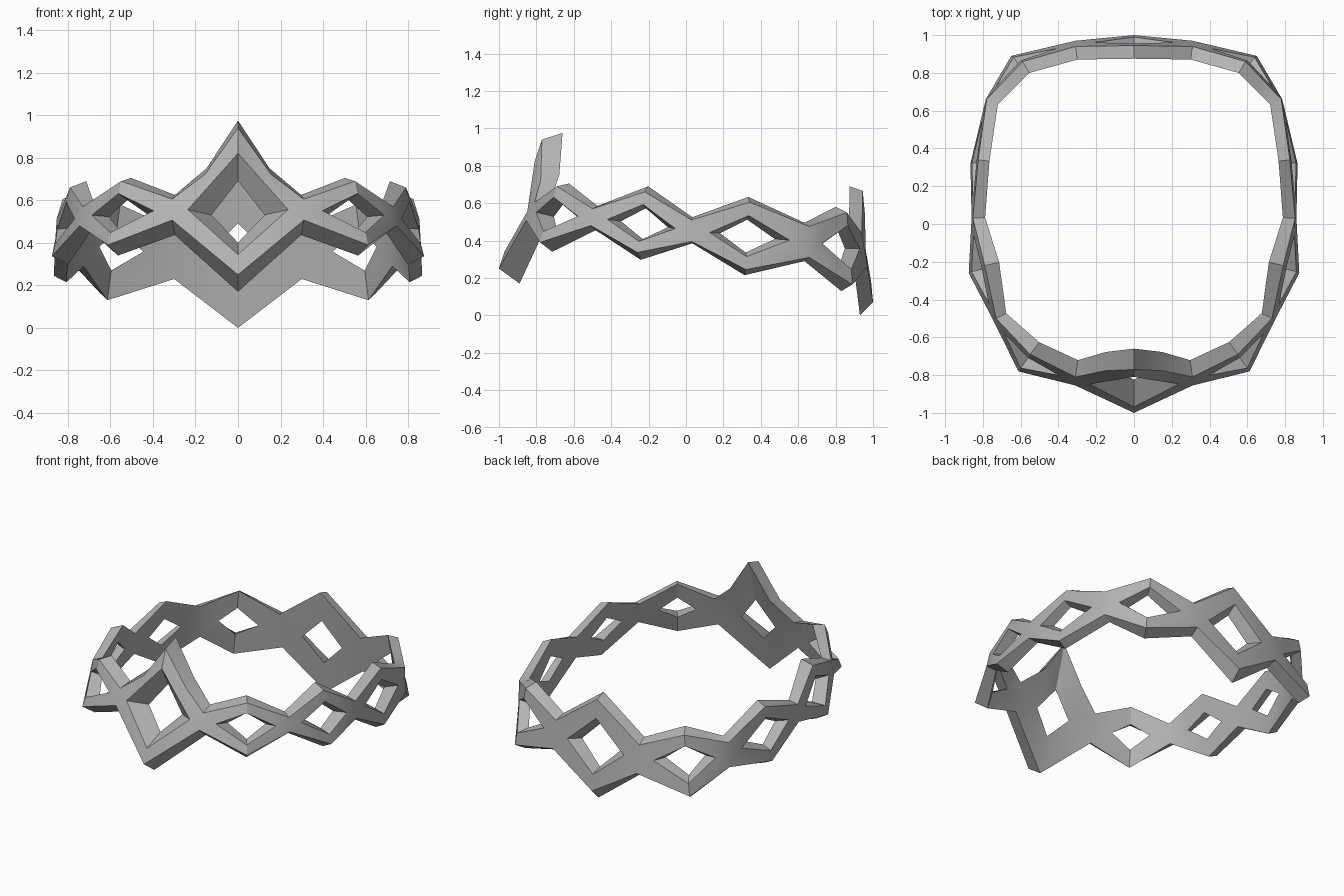
import bpy, bmesh, math
from mathutils import Vector

cube = bpy.data.objects.get("Cube")
if cube:
    bpy.data.objects.remove(cube, do_unlink=True)

# Half of the band from front centre to back centre; even rows are diamond
# tips, odd rows the narrow necks between them.
# outer top xyz, outer bottom xyz, thickness, inner rise, inner drop
HALF = [
    (0.00, -0.77, 0.94, 0.00, -1.00, 0.25, 0.11, 0.035, 0.08),
    (0.31, -0.81, 0.605, 0.31, -0.855, 0.507, 0.09, 0.02, 0.07),
    (0.55, -0.69, 0.69, 0.612, -0.78, 0.39, 0.08, 0.015, 0.05),
    (0.73, -0.50, 0.57, 0.745, -0.51, 0.48, 0.06, 0.015, 0.025),
    (0.79, -0.22, 0.66, 0.875, -0.26, 0.337, 0.078, 0.03, 0.04),
    (0.853, 0.03, 0.51, 0.86, 0.03, 0.395, 0.065, 0.015, 0.01),
    (0.825, 0.34, 0.605, 0.866, 0.32, 0.245, 0.06, 0.028, 0.03),
    (0.78, 0.66, 0.475, 0.785, 0.66, 0.31, 0.065, 0.02, 0.02),
    (0.59, 0.86, 0.55, 0.65, 0.89, 0.165, 0.07, 0.03, 0.035),
    (0.31, 0.94, 0.44, 0.31, 0.97, 0.26, 0.07, 0.025, 0.03),
    (0.00, 0.945, 0.665, 0.00, 1.00, 0.07, 0.07, 0.025, 0.07),
]
ring = HALF + [(-r[0], r[1], r[2], -r[3]) + r[4:] for r in HALF[-2:0:-1]]
N = len(ring)

# Outer and inner shells, each a list of (top, bottom) points
outer = [(Vector(r[0:3]), Vector(r[3:6])) for r in ring]
inner = []
for i, r in enumerate(ring):
    t = outer[(i + 1) % N][0] - outer[i - 1][0]
    inward = Vector((-t.y, t.x, 0)).normalized() * r[6]
    top, bottom = outer[i]
    inner.append((top + inward + Vector((0, 0, r[7])),
                  bottom + inward - Vector((0, 0, r[8]))))


def diamond(shell, i, across, along):
    """Rim points and opening points of the diamond centred on row i."""
    (lt, lb), (t, b), (rt, rb) = shell[i - 1], shell[i], shell[(i + 1) % N]
    left, right = (lt + lb) / 2, (rt + rb) / 2
    f = ((left.z + right.z) / 2 - b.z) / (t.z - b.z)
    centre = b.lerp(t, f)
    # the tall front peak has concave upper edges
    sag = Vector((0, 0.013, -0.05)) if i == 0 else Vector()
    rim = [lt, lt.lerp(t, 0.5) + sag, t, rt.lerp(t, 0.5) + sag, rt, rb, b, lb]
    hole = [centre.lerp(left, across), centre.lerp(t, along),
            centre.lerp(right, across), centre.lerp(b, along)]
    return rim, hole


bm = bmesh.new()


def face(*pts):
    bm.faces.new([bm.verts.new(p) for p in pts])


for i in range(0, N, 2):
    sizes = ((0.76, 0.69), (0.42, 0.36)) if i == 0 else ((0.68, 0.61), (0.49, 0.42))
    parts = [diamond(s, i, *k) for s, k in zip((outer, inner), sizes)]
    # frame faces around the opening, outside and inside
    for rim, (hl, ht, hr, hb) in parts:
        lt, lm, t, rm, rt, rb, b, lb = rim
        face(lt, lm, hl)
        face(lm, t, ht, hl)
        face(t, rm, hr, ht)
        face(rm, rt, hr)
        face(rt, rb, hr)
        face(rb, b, hb, hr)
        face(b, lb, hl, hb)
        face(lb, lt, hl)
    (ro, ho), (ri, hi) = parts
    # upper and lower edges of the band
    for a, b in ((0, 1), (1, 2), (2, 3), (3, 4), (5, 6), (6, 7)):
        face(ro[a], ro[b], ri[b], ri[a])
    # sloping walls of the opening
    for a in range(4):
        b = (a + 1) % 4
        face(ho[a], ho[b], hi[b], hi[a])

bmesh.ops.remove_doubles(bm, verts=bm.verts, dist=0.0005)
bmesh.ops.recalc_face_normals(bm, faces=bm.faces)

mesh = bpy.data.meshes.new("diamond_circlet")
bm.to_mesh(mesh)
bm.free()
circlet = bpy.data.objects.new("diamond_circlet", mesh)
bpy.context.collection.objects.link(circlet)

# Plain grey metal
grey = bpy.data.materials.new("grey_metal")
grey.use_nodes = True
colour = (0.45, 0.45, 0.45, 1)
grey.diffuse_color = colour
grey.node_tree.nodes["Principled BSDF"].inputs["Base Color"].default_value = colour
mesh.materials.append(grey)

# Soft shading along the band, crisp rims
bpy.ops.object.select_all(action='DESELECT')
circlet.select_set(True)
bpy.context.view_layer.objects.active = circlet
bpy.ops.object.shade_smooth_by_angle(angle=math.radians(30))
